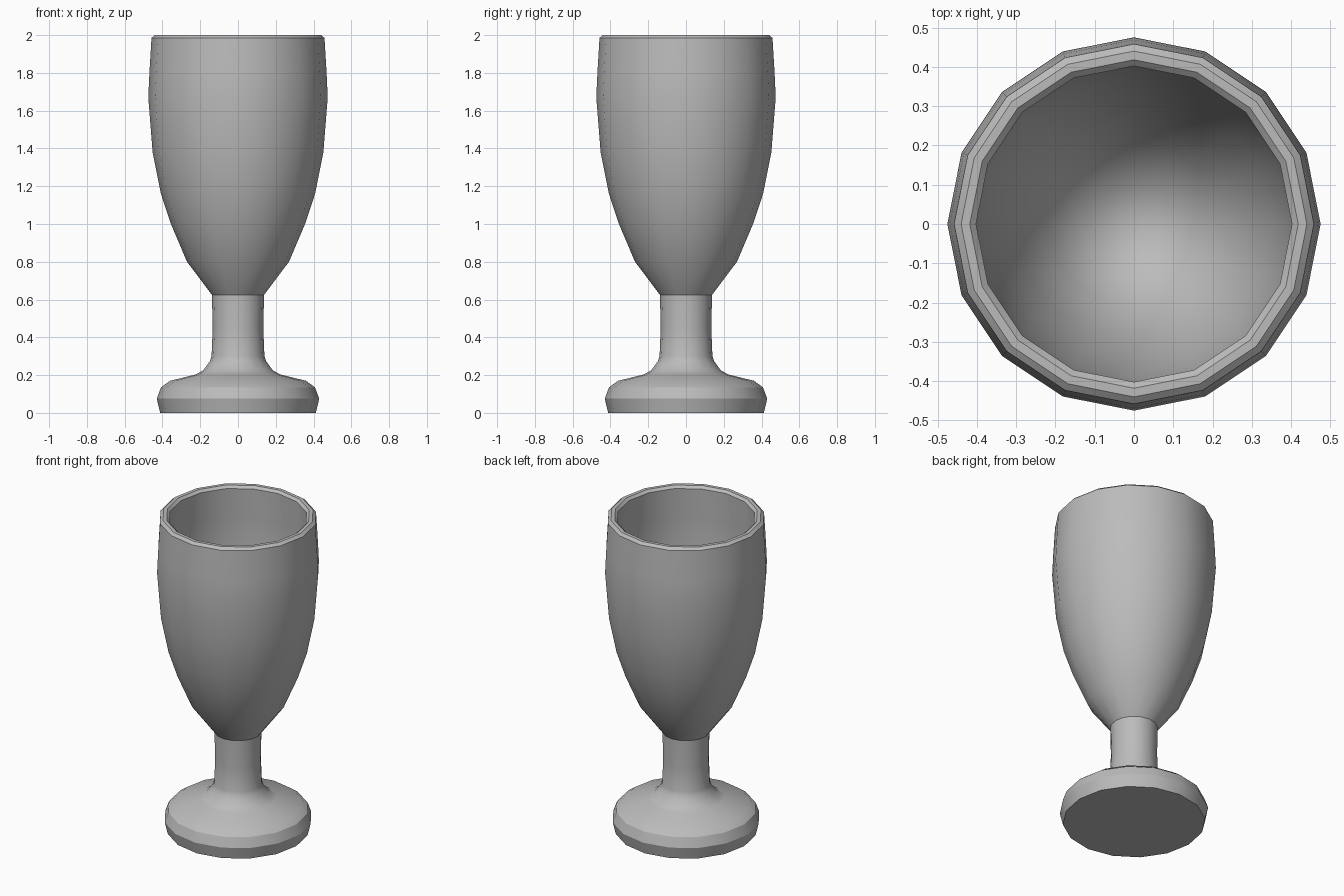
import bpy, bmesh, math

if "Cube" in bpy.data.objects:
    bpy.data.objects.remove(bpy.data.objects["Cube"])

SIDES = 16

grey = bpy.data.materials.new("plain grey")
grey.diffuse_color = (0.5, 0.5, 0.5, 1)
grey.use_nodes = True
grey.node_tree.nodes["Principled BSDF"].inputs["Base Color"].default_value = grey.diffuse_color


def lathe(name, profile):
    """Spin a (radius, z) profile about z; radius 0 becomes a single pole."""
    bm = bmesh.new()
    rings = []
    for r, z in profile:
        if r == 0:
            rings.append([bm.verts.new((0, 0, z))] * SIDES)
        else:
            rings.append([bm.verts.new((r * math.cos(2 * math.pi * i / SIDES),
                                        r * math.sin(2 * math.pi * i / SIDES), z))
                          for i in range(SIDES)])
    for a, b in zip(rings, rings[1:]):
        for i in range(SIDES):
            j = (i + 1) % SIDES
            bm.faces.new(list(dict.fromkeys((a[i], a[j], b[j], b[i]))))
    bmesh.ops.recalc_face_normals(bm, faces=bm.faces)
    me = bpy.data.meshes.new(name)
    bm.to_mesh(me)
    bm.free()
    me.materials.append(grey)
    ob = bpy.data.objects.new(name, me)
    bpy.context.collection.objects.link(ob)
    bpy.ops.object.select_all(action='DESELECT')
    ob.select_set(True)
    bpy.context.view_layer.objects.active = ob
    bpy.ops.object.shade_smooth_by_angle(angle=math.radians(33))


# Whole goblet: foot, stem, bowl, rim, then down the inside wall
lathe("goblet", [
    (0, 0), (0.412, 0), (0.43, 0.075), (0.408, 0.135), (0.36, 0.17),
    (0.225, 0.203), (0.185, 0.225), (0.15, 0.272), (0.14, 0.3),
    (0.134, 0.45), (0.138, 0.625),
    (0.27, 0.80), (0.355, 1.0), (0.408, 1.16), (0.452, 1.38),
    (0.475, 1.67), (0.469, 1.8), (0.458, 1.985),
    (0.44, 2.0), (0.418, 2.0), (0.402, 1.985),
    (0.408, 1.8), (0.412, 1.67), (0.392, 1.38), (0.35, 1.16),
    (0.298, 1.0), (0.212, 0.82), (0.1, 0.72), (0, 0.7),
])
